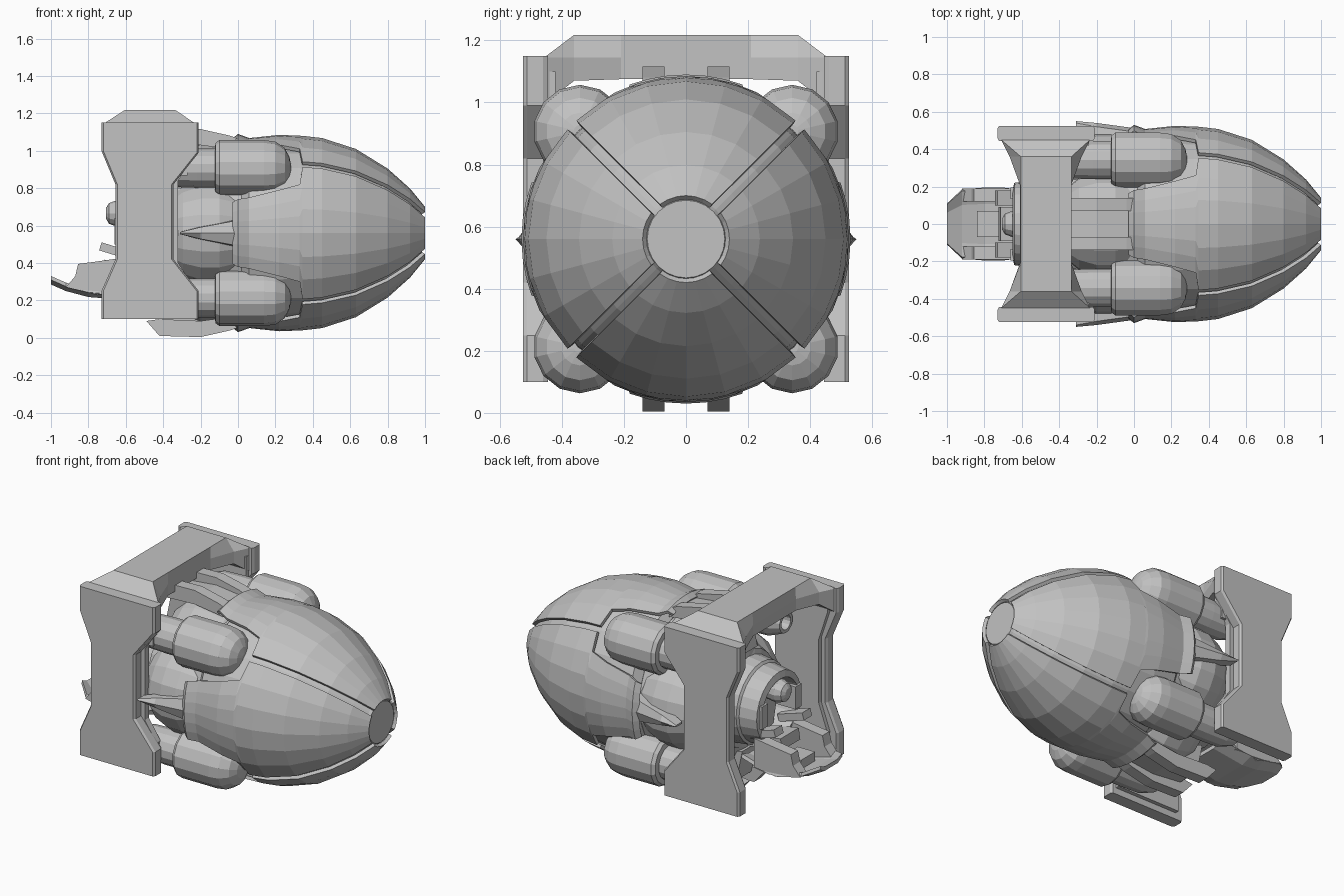
import bpy, bmesh, math
from mathutils import Matrix, Vector

if "Cube" in bpy.data.objects:
    bpy.data.objects.remove(bpy.data.objects["Cube"])

CZ = 0.56  # height of the long axis
grey = bpy.data.materials.new("hull grey")
grey.diffuse_color = (0.54, 0.54, 0.54, 1)
grey.use_nodes = True
grey.node_tree.nodes["Principled BSDF"].inputs["Base Color"].default_value = grey.diffuse_color


def finish(name, bm):
    bmesh.ops.recalc_face_normals(bm, faces=bm.faces)
    me = bpy.data.meshes.new(name)
    bm.to_mesh(me)
    bm.free()
    me.materials.append(grey)
    ob = bpy.data.objects.new(name, me)
    bpy.context.collection.objects.link(ob)
    return ob


def loft(name, rings):
    """Skin a list of equally long vertex rings and cap both ends."""
    bm = bmesh.new()
    vs = [[bm.verts.new(p) for p in ring] for ring in rings]
    n = len(vs[0])
    for a, b in zip(vs, vs[1:]):
        for i in range(n):
            j = (i + 1) % n
            bm.faces.new((a[i], a[j], b[j], b[i]))
    bm.faces.new(vs[0])
    bm.faces.new(vs[-1])
    return finish(name, bm)


def revolve(name, profile, y=0, z=CZ, n=24, turn=0.0):
    """Lathe (x, radius) pairs around a line parallel to x."""
    return loft(name, [[(x, y + r * math.cos(turn + 2 * math.pi * i / n),
                         z + r * math.sin(turn + 2 * math.pi * i / n))
                        for i in range(n)] for x, r in profile])


def prism(name, pts, y0, y1):
    """Extrude an (x, z) outline along y."""
    return loft(name, [[(x, y0, z) for x, z in pts], [(x, y1, z) for x, z in pts]])


def box(name, x, y, z, tilt=0):
    """Box from ranges, tilted about y through its centre."""
    c = Vector((sum(x) / 2, sum(y) / 2, sum(z) / 2))
    bm = bmesh.new()
    bmesh.ops.create_cube(bm, size=1)
    size = Matrix.Diagonal((x[1] - x[0], y[1] - y[0], z[1] - z[0], 1))
    bm.transform(Matrix.Translation(c) @ Matrix.Rotation(tilt, 4, 'Y') @ size)
    return finish(name, bm)


# Shell petals: four curved plates with a notch beside each pod
hull = [(-0.03, 0.505), (0.0, 0.53), (0.06, 0.508), (0.22, 0.525), (0.33, 0.5205), (0.345, 0.52),
        (0.45, 0.508), (0.63, 0.45), (0.8, 0.345), (0.92, 0.238), (1.0, 0.14)]
notch = (19, 20, 22, 26, 30)


def half_angle(i, r):
    if i < len(notch):
        return math.radians(notch[i])
    return math.pi / 4 - math.asin(0.02 / r)


for k, side in enumerate(("back", "top", "front", "bottom")):
    bm = bmesh.new()
    rows = []
    for i, (x, r) in enumerate(hull):
        h = half_angle(i, r)
        row = []
        for c in range(7):
            a = k * math.pi / 2 + h * (c - 3) / 3
            row.append(bm.verts.new((x, r * math.cos(a), CZ + r * math.sin(a))))
        rows.append(row)
    for a, b in zip(rows, rows[1:]):
        for c in range(6):
            bm.faces.new((a[c], a[c + 1], b[c + 1], b[c]))
    petal = finish(side + "_shell_petal", bm)
    # make sure the plate normals point outwards before thickening inwards
    f = petal.data.polygons[15]
    if f.normal.dot(f.center - Vector((f.center.x, 0, CZ))) < 0:
        petal.data.flip_normals()
    mod = petal.modifiers.new("thickness", 'SOLIDIFY')
    mod.thickness = 0.02
    mod.offset = -1

# Inner core under the petals, ending in the recessed nose cap
revolve("inner_core", [(0.02, 0.43)] + [(x * 0.975, r - 0.03) for x, r in hull[2:-1]]
        + [(0.97, 0.135), (0.985, 0.125)])

# Rear body with the open cockpit recess
revolve("rear_body", [(0.04, 0.43), (-0.08, 0.42), (-0.2, 0.38), (-0.32, 0.33), (-0.42, 0.29),
                      (-0.43, 0.26), (-0.52, 0.25), (-0.53, 0.235), (-0.64, 0.22),
                      (-0.65, 0.18), (-0.5, 0.17), (-0.42, 0.14)])

# Ball bulges between the pods on all four sides
R = 0.29
ball = [(-0.15 - R * math.cos(math.pi * i / 9), max(0.01, R * math.sin(math.pi * i / 9))) for i in range(10)]
for k in range(4):
    a = k * math.pi / 2
    revolve("joint_ball", ball, 0.2 * math.cos(a), CZ + 0.2 * math.sin(a), 18)

# Pods with necks and hollow nozzles
for sy in (-1, 1):
    for sz in (-1, 1):
        y, z = sy * 0.342, CZ + sz * 0.347
        tag = ("front" if sy < 0 else "back") + ("_upper" if sz > 0 else "_lower")
        revolve(tag + "_pod", [(-0.125, 0.10), (-0.12, 0.135), (-0.10, 0.15), (0.14, 0.15),
                               (0.2, 0.142), (0.25, 0.108), (0.275, 0.06), (0.283, 0.02)],
                y, z, 14, math.pi / 14)
        revolve(tag + "_pod_neck", [(-0.11, 0.105), (-0.22, 0.105), (-0.36, 0.1),
                                    (-0.45, 0.065), (-0.45, 0.045), (-0.36, 0.04)],
                y, z, 14, math.pi / 14)

# Frame side panels, waisted in the middle, over a slightly wider inner lining
outline = [(-0.21, 0.10), (-0.21, 0.25), (-0.345, 0.42), (-0.345, 0.82), (-0.21, 0.99), (-0.21, 1.15),
           (-0.73, 1.15), (-0.73, 1.0), (-0.655, 0.82), (-0.655, 0.42), (-0.73, 0.25), (-0.73, 0.10)]
lining = [(-0.24, 0.14), (-0.24, 0.28), (-0.32, 0.40), (-0.32, 0.84), (-0.24, 0.97), (-0.24, 1.1),
          (-0.68, 1.1), (-0.68, 1.0), (-0.62, 0.82), (-0.62, 0.42), (-0.68, 0.25), (-0.68, 0.14)]


def rim(y, d):
    return [(x + (d if x < -0.47 else -d), y, z) for x, z in outline]


for s, side in ((-1, "front"), (1, "back")):
    loft(side + "_frame_panel", [rim(s * 0.445, 0.008), rim(s * 0.46, 0), rim(s * 0.512, 0), rim(s * 0.525, 0.01)])
    prism(side + "_frame_lining", lining, s * 0.42, s * 0.46)
    for z in (CZ - 0.347, CZ + 0.347):
        box(side + "_neck_bracket", (-0.38, -0.27), (s * 0.38 - 0.07, s * 0.38 + 0.07),
            (z - 0.04, z + 0.04))

# Top beam flaring into the panels
secs = [(0.45, -0.71, -0.235, 1.15, -0.71, -0.235, 1.0),
        (0.36, -0.605, -0.335, 1.218, -0.665, -0.28, 1.07),
        (0.21, -0.605, -0.335, 1.218, -0.61, -0.335, 1.075)]


def beam_ring(sec, s):
    y, x0, x1, top, xb0, xb1, bot = sec
    mid = min(top, 1.15)
    return [(x0, s * y, top), (x1, s * y, top), (xb1, s * y, mid - 0.005),
            (xb1, s * y, bot), (xb0, s * y, bot), (xb0, s * y, mid - 0.005)]


loft("top_beam", [beam_ring(q, -1) for q in secs] + [beam_ring(q, 1) for q in reversed(secs)])

# Hinge rails above and below, with a recessed centre plank
rail = [(0.0, 0.505), (-0.04, 0.52), (-0.2, 0.556), (-0.42, 0.55), (-0.49, 0.47),
        (-0.42, 0.46), (-0.2, 0.47), (0.02, 0.44)]
plank = [(0.01, 0.485), (-0.2, 0.51), (-0.4, 0.49), (-0.44, 0.30), (0.01, 0.40)]
for s, side in ((1, "upper"), (-1, "lower")):
    for sy in (-1, 1):
        prism(side + "_hinge_rail", [(x, CZ + s * r) for x, r in rail], sy * 0.07, sy * 0.14)
    prism(side + "_centre_plank", [(x, CZ + s * r) for x, r in plank], -0.075, 0.075)

# Pointed side fins trailing from the side petals
for s, side in ((-1, "front"), (1, "back")):
    loft(side + "_side_fin", [
        [(x, s * y, CZ + z * w) for y, z in ((y0, -1), (y1, -0.9), (y2, 0), (y1, 0.9), (y0, 1))]
        for x, w, y0, y1, y2 in ((0.02, 0.08, 0.43, 0.49, 0.51), (-0.2, 0.035, 0.45, 0.52, 0.54),
                                 (-0.31, 0.006, 0.48, 0.54, 0.55))])

# Cockpit hatch lip: a curved tray with raised flanks
path = [(-1.0, 0.285, 0.11), (-0.92, 0.25, 0.185), (-0.8, 0.218, 0.195), (-0.7, 0.21, 0.195), (-0.5, 0.25, 0.17)]
loft("hatch_lip", [[(x, -w, z + 0.025), (x, -w * 0.6, z), (x, w * 0.6, z), (x, w, z + 0.025),
                    (x, w * 0.95, z + 0.045), (x, w * 0.55, z + 0.025),
                    (x, -w * 0.55, z + 0.025), (x, -w * 0.95, z + 0.045)] for x, z, w in path])
flank = [(-0.92, 0.27), (-0.87, 0.33), (-0.855, 0.395), (-0.74, 0.41), (-0.6, 0.43), (-0.6, 0.25), (-0.75, 0.23)]
for s in (-1, 1):
    prism("hatch_flank", flank, s * 0.12, s * 0.19)
    box("armrest", (-0.74, -0.56), (s * 0.14 - 0.04, s * 0.14 + 0.04), (0.44, 0.485), 0.3)
    box("cockpit_side_console", (-0.66, -0.5), (s * 0.165 - 0.03, s * 0.165 + 0.03), (0.5, 0.64))

# Cockpit interior: seat and headrest ball
box("seat_base", (-0.72, -0.48), (-0.09, 0.09), (0.33, 0.40), 0.15)
box("seat_back", (-0.56, -0.49), (-0.08, 0.08), (0.38, 0.63), -0.15)
box("foot_step", (-0.84, -0.72), (-0.07, 0.07), (0.25, 0.31))
revolve("headrest_ball", [(-0.705, 0.03), (-0.69, 0.055), (-0.65, 0.07), (-0.6, 0.065), (-0.5, 0.05)], 0, 0.665, 12)
